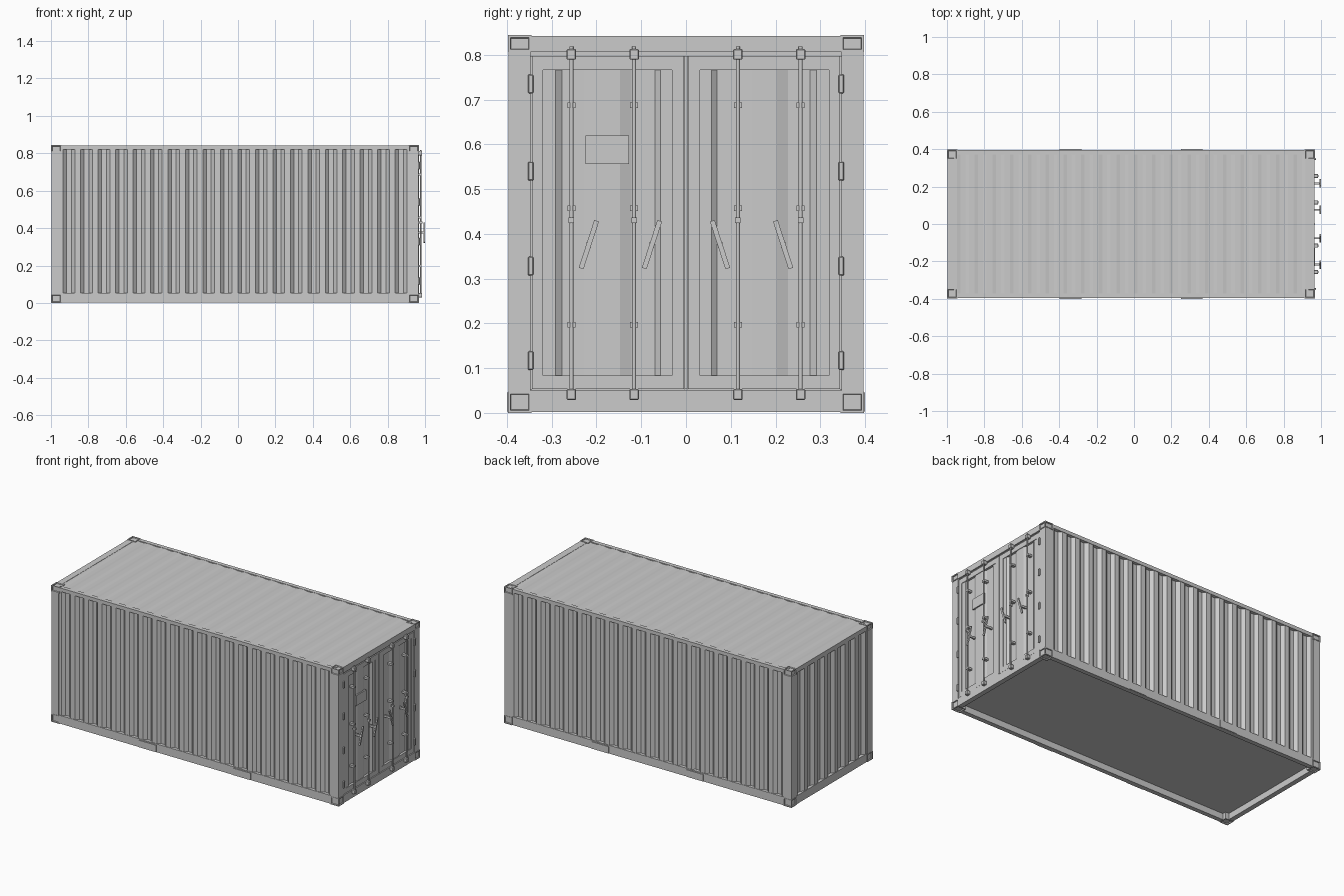
import bpy, bmesh, math
from mathutils import Vector

if "Cube" in bpy.data.objects:
    bpy.data.objects.remove(bpy.data.objects["Cube"])

X0, X1, W, H = -1.0, 0.968, 0.398, 0.844   # body ends, half width, height


def finish(name, bm):
    bmesh.ops.recalc_face_normals(bm, faces=bm.faces)
    me = bpy.data.meshes.new(name)
    bm.to_mesh(me)
    bm.free()
    ob = bpy.data.objects.new(name, me)
    bpy.context.collection.objects.link(ob)
    return ob


def box(name, x, y, z, bevel=0.0):
    """Box from (min, max) ranges on each axis."""
    bm = bmesh.new()
    bmesh.ops.create_cube(bm, size=1)
    for v in bm.verts:
        v.co = Vector([(r[0] + r[1]) / 2 + c * (r[1] - r[0]) for c, r in zip(v.co, (x, y, z))])
    ob = finish(name, bm)
    if bevel:
        m = ob.modifiers.new("bevel", 'BEVEL')
        m.width, m.segments = bevel, 1
    return ob


def around(c, h):
    return (c - h, c + h)


def tube(name, a, b, r, sides=12):
    """Cylinder between two points."""
    a, b = Vector(a), Vector(b)
    bm = bmesh.new()
    bmesh.ops.create_cone(bm, cap_ends=True, segments=sides, radius1=r, radius2=r, depth=(b - a).length)
    rot = (b - a).to_track_quat('Z', 'Y').to_matrix()
    for v in bm.verts:
        v.co = rot @ v.co + (a + b) / 2
    for f in bm.faces:
        f.smooth = len(f.verts) == 4
    return finish(name, bm)


def sheet(name, profile, place, lo, hi, thick=0.003):
    """Corrugated sheet: profile of (along, depth) swept from lo to hi."""
    bm = bmesh.new()
    rows = [[bm.verts.new(place(s, d, t)) for s, d in profile] for t in (lo, hi)]
    for i in range(len(profile) - 1):
        bm.faces.new((rows[0][i], rows[0][i + 1], rows[1][i + 1], rows[1][i]))
    ob = finish(name, bm)
    m = ob.modifiers.new("thickness", 'SOLIDIFY')
    m.thickness, m.offset = thick, 0
    return ob


def waves(a, b, n, depth):
    """Trapezoid corrugation, n periods from a to b."""
    p, pts = (b - a) / n, [(a, 0)]
    for i in range(n):
        s = a + i * p
        pts += [(s + p * k, d) for k, d in ((.16, 0), (.36, depth), (.64, depth), (.84, 0))]
    return pts + [(b, 0)]


# corner castings with sunken faces on the three outer sides
def casting(name, sx, sy, top):
    hz = 0.038 if top else 0.048
    xr = (X1 - 0.056, X1) if sx > 0 else (X0, X0 + 0.056)
    yr = (W - 0.053, W) if sy > 0 else (-W, -W + 0.053)
    ob = box(name, xr, yr, (H - hz, H) if top else (0, hz))
    out = (Vector((sx, 0, 0)), Vector((0, sy, 0)), Vector((0, 0, 1 if top else -1)))
    bm = bmesh.new()
    bm.from_mesh(ob.data)
    bm.normal_update()
    for n in out:
        f = next(f for f in bm.faces if f.normal.dot(n) > 0.9)
        bmesh.ops.inset_region(bm, faces=[f], thickness=0.008)
        bmesh.ops.inset_region(bm, faces=[f], thickness=0.002, depth=-0.006)
    bm.to_mesh(ob.data)
    bm.free()


for sx in (-1, 1):
    for sy in (-1, 1):
        for top in (False, True):
            casting(f"corner_casting_{sx}_{sy}_{top}", sx, sy, top)
        # corner posts
        y = (W - 0.051, W - 0.002) if sy > 0 else (-W + 0.002, -W + 0.051)
        x = (X1 - 0.05, X1 - 0.003) if sx > 0 else (X0 + 0.002, X0 + 0.05)
        box(f"corner_post_{sx}_{sy}", x, y, (0.045, H - 0.035))

# rails, walls and fork plates on both long sides
for s, side in ((-1, "front"), (1, "back")):
    yr = lambda a, b: tuple(sorted((s * a, s * b)))
    box(f"{side}_bottom_rail", (X0 + .05, X1 - .05), yr(W - .03, W - .002), (0.002, 0.053))
    box(f"{side}_top_rail", (X0 + .05, X1 - .05), yr(W - .027, W - .002), (H - .024, H - .002))
    sheet(f"{side}_wall", waves(X0 + .05, X1 - .05, 20, 0.017),
          lambda a, d, t, s=s: (a, s * (W - 0.006 - d), t), 0.05, H - 0.022)
    for i, x in enumerate((-0.34, 0.308)):
        box(f"{side}_fork_plate_{i}", around(x, 0.058), yr(W - .01, W + .002), (0.003, 0.046))

# closed end
box("end_bottom_sill", (X0 + .002, X0 + .032), (-W + .05, W - .05), (0.002, 0.053))
box("end_top_header", (X0 + .002, X0 + .04), (-W + .05, W - .05), (H - .03, H - .002))
sheet("end_wall", waves(-W + .05, W - .05, 7, 0.017),
      lambda a, d, t: (X0 + 0.006 + d, a, t), 0.05, H - 0.025)

# roof and floor
sheet("roof", waves(X0 + .038, X1 - .035, 20, 0.004),
      lambda a, d, t: (a, t, H - 0.005 - d), -W + .026, W - .026)
box("floor", (X0 + .02, X1 - .02), (-W + .02, W - .02), (0.04, 0.05))

# door end frame
box("door_sill", (X1 - .032, X1 - .002), (-W + .05, W - .05), (0.002, 0.05))
box("door_header", (X1 - .045, X1 - .002), (-W + .05, W - .05), (0.806, H - .002))
box("door_gasket", (X1 - .02, X1 - .001), around(0, 0.0035), (0.053, 0.797))
box("header_gasket", (X1 - .04, X1 - .012), (-W + .05, W - .05), (0.795, 0.807))

D = X1 - 0.005      # door face
for s, side in ((-1, "left"), (1, "right")):
    yr = lambda a, b: tuple(sorted((s * a, s * b)))
    # leaf frame around a corrugated panel
    xf = (D - 0.02, D)
    for part, a, b, z in (("inner_stile", .004, .031, (.053, .797)), ("outer_stile", .319, .344, (.053, .797)),
                          ("bottom_bar", .031, .319, (.053, .083)), ("top_bar", .031, .319, (.766, .797))):
        box(f"{side}_door_{part}", xf, yr(a, b), z)
    steps = [(.03, 0), (.056, 0), (.069, 1), (.122, 1), (.148, 0), (.202, 0), (.228, 1), (.278, 1), (.292, 0), (.32, 0)]
    sheet(f"{side}_door_panel", [(a, d * 0.01) for a, d in steps],
          lambda a, d, t, s=s: (D - 0.005 - d, s * a, t), 0.08, 0.77)
    # hinges
    for i, z in enumerate((0.117, 0.328, 0.54, 0.735)):
        box(f"{side}_hinge_{i}", (D - .006, D + .009), around(s * 0.347, 0.006), around(z, 0.021), 0.002)
    # lock rods with cams, guides and slanted handles
    for i, (y, h) in enumerate(((0.116, 0.076), (0.256, 0.217))):
        y, n, xr = s * y, f"{side}_lock_{i}", D + 0.014
        tube(n + "_rod", (xr, y, 0.035), (xr, y, 0.818), 0.0045)
        for part, z, r in (("bottom_cam", 0.041, .012), ("top_cam", 0.801, .012)):
            box(f"{n}_{part}", (D - .003, xr + .008), around(y, 0.0105), around(z, r), 0.002)
        for k, z in enumerate((0.197, 0.457, 0.687)):
            box(f"{n}_guide_{k}", (D - .014, xr + .003), around(y, 0.009), around(z, 0.006))
        box(n + "_hub", (D + .006, xr + .009), around(y, 0.006), around(0.43, 0.006))
        bar = box(n + "_handle", (-.004, .004), (-.0055, .0055), (-.056, .056))
        bar.location = (0.996, s * h, 0.376)
        bar.rotation_euler.x = s * math.radians(18)
        box(n + "_handle_mount", (D - .015, 0.994), around(s * h, .005), around(.376, .006))

# blank plate on the left door
box("door_plate", (D - .006, D + .004), (-0.224, -0.127), (0.556, 0.62))
